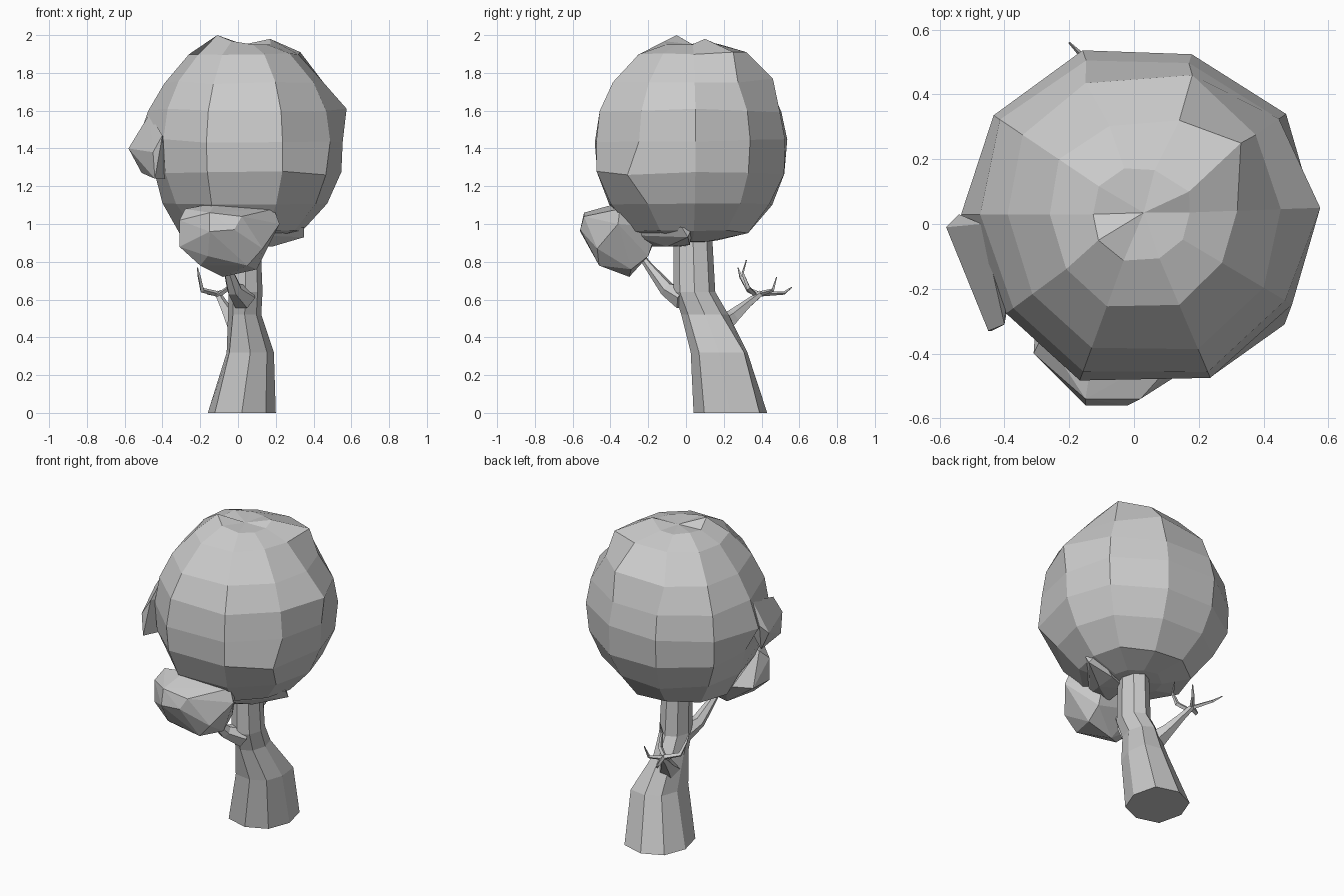
import bpy, bmesh, math, random
from mathutils import Vector

if "Cube" in bpy.data.objects:
    bpy.data.objects.remove(bpy.data.objects["Cube"])

random.seed(4)


def finish(bm, name):
    bmesh.ops.recalc_face_normals(bm, faces=bm.faces)
    mesh = bpy.data.meshes.new(name)
    bm.to_mesh(mesh)
    bm.free()
    ob = bpy.data.objects.new(name, mesh)
    bpy.context.collection.objects.link(ob)
    return ob


def skin(bm, rings, bottom=None, top=None):
    """Bridge rings of points; close each end with a pole point or a flat cap."""
    rows = [[bm.verts.new(p) for p in r] for r in rings]
    n = len(rows[0])
    for a, b in zip(rows, rows[1:]):
        for i in range(n):
            j = (i + 1) % n
            bm.faces.new((a[i], a[j], b[j], b[i]))
    for row, pole in ((rows[0], bottom), (rows[-1], top)):
        if pole is None:
            bm.faces.new(row)
        else:
            p = bm.verts.new(pole)
            for i in range(n):
                bm.faces.new((row[i], row[(i + 1) % n], p))


def hull(name, points):
    bm = bmesh.new()
    for p in points:
        bm.verts.new(p)
    res = bmesh.ops.convex_hull(bm, input=bm.verts)
    junk = {e for e in res["geom_interior"] + res["geom_unused"]
            if isinstance(e, bmesh.types.BMVert)}
    bmesh.ops.delete(bm, geom=list(junk), context='VERTS')
    return finish(bm, name)


def limb(bm, path, sides=5):
    """Tapered tube through (x, y, z, radius) stations."""
    pts = [Vector(p[:3]) for p in path]
    rings = []
    for i, p in enumerate(pts):
        d = pts[min(i + 1, len(pts) - 1)] - pts[max(i - 1, 0)]
        q = d.to_track_quat('Z', 'Y')
        rings.append([p + q @ Vector((path[i][3] * math.cos(t), path[i][3] * math.sin(t), 0))
                      for t in (math.tau * k / sides for k in range(sides))])
    skin(bm, rings)


# Main crown: ten-sided faceted ball; height, scale, left limit
outline = [(.565, .05), (.47, .34), (.18, .53), (-.16, .54), (-.44, .34),
           (-.54, .03), (-.40, -.28), (-.17, -.49), (.24, -.485), (.49, -.25)]
levels = [(.915, .28, -.3), (.96, .59, -.32), (1.11, .83, -.40), (1.27, .97, -.44),
          (1.44, .99, -.54), (1.60, .94, -.475), (1.75, .80, -.39), (1.895, .54, -.26),
          (1.96, .27, -.2)]
rings = []
for z, s, left in levels:
    ring = []
    for x, y in outline:
        k = s + random.uniform(-.01, .01)
        ring.append((max(left, .02 + (x - .02) * k), .03 + (y - .03) * k,
                     z + random.uniform(-.01, .01)))
    rings.append(ring)
rings[3][9] = (.465, -.31, 1.26)                 # individual dents and bulges
rings[5][0] = (.575, .05, 1.61)
rings[6][2] = (.18, .46, 1.77)
rings[6][3] = (-.15, .435, 1.75)
rings[7][1] = (.33, .25, 1.91)
rings[7][2] = (.14, .32, 1.91)
rings[8][6] = (-.11, -.05, 2.0)
rings[8][1] = (.17, .10, 1.98)
bm = bmesh.new()
skin(bm, rings, bottom=(.03, .05, .90), top=(.03, .035, 1.95))
finish(bm, "main_crown")

# Smaller leaf clumps
hull("front_clump", [
    (-.31, -.40, 1.02), (-.31, -.40, .88), (-.15, -.54, 1.06), (.02, -.54, 1.04),
    (-.15, -.56, .96), (-.02, -.56, .97), (.13, -.47, .87), (.22, -.36, 1.0),
    (-.16, -.48, .83), (.05, -.46, .78), (-.2, -.40, .78), (-.08, -.30, .72),
    (.10, -.29, .76), (-.30, -.25, .88), (.10, -.2, .83), (-.15, -.18, .88),
    (-.28, -.34, 1.08), (-.12, -.36, 1.11), (.19, -.35, 1.08), (.1, -.15, .98)])
hull("right_clump", [
    (.35, -.02, .98), (.35, .01, .93), (.30, .04, 1.0), (.22, -.18, 1.02),
    (.10, -.28, .94), (.12, -.25, 1.0), (.18, -.10, .88), (.18, .02, .89),
    (.03, -.20, .88), (.05, -.02, .88)])
hull("left_clump", [
    (-.58, -.01, 1.40), (-.51, -.03, 1.27), (-.44, -.33, 1.24), (-.40, -.31, 1.47),
    (-.54, .03, 1.45), (-.45, -.33, 1.38), (-.38, -.2, 1.24), (-.38, -.05, 1.42),
    (-.47, 0, 1.58)])

# Trunk: eight-sided, leaning forward; x, y, z, half width, half depth, diagonal bulge
stations = [(.02, .235, 0, .18, .195, 1.12), (.065, .175, .32, .125, .15, 1.25),
            (.035, .10, .52, .088, .125, 1), (.04, .045, .64, .09, .11, 1),
            (.035, .035, 1.0, .08, .10, 1)]
bm = bmesh.new()
skin(bm, [[(x + rx * math.cos(math.tau * k / 8) * (b if k in (1, 5) else 1),
            y + ry * math.sin(math.tau * k / 8) * (b if k in (1, 5) else 1), z)
           for k in range(8)] for x, y, z, rx, ry, b in stations])
finish(bm, "trunk")

# Back branch with twigs
bm = bmesh.new()
limb(bm, [(.01, .16, .44, .07), (-.04, .25, .51, .04), (-.08, .33, .58, .024), (-.11, .40, .635, .016)])
for twig in [
    [(-.11, .38, .63, .015), (-.19, .33, .65, .014), (-.205, .29, .72, .009), (-.215, .275, .77, .003)],
    [(-.11, .37, .62, .014), (-.05, .33, .66, .014), (-.04, .30, .74, .008), (-.04, .32, .81, .003)],
    [(-.11, .39, .63, .014), (-.06, .46, .65, .010), (-.04, .48, .72, .003)],
    [(-.11, .39, .63, .014), (-.16, .52, .635, .009), (-.20, .56, .665, .003)],
]:
    limb(bm, twig, 4)
finish(bm, "back_branch")

# Front branch reaching into the front clump
bm = bmesh.new()
limb(bm, [(.03, -.01, .61, .07), (-.02, -.10, .655, .042), (-.06, -.20, .78, .022), (-.08, -.25, .85, .015)], 6)
finish(bm, "front_branch")
